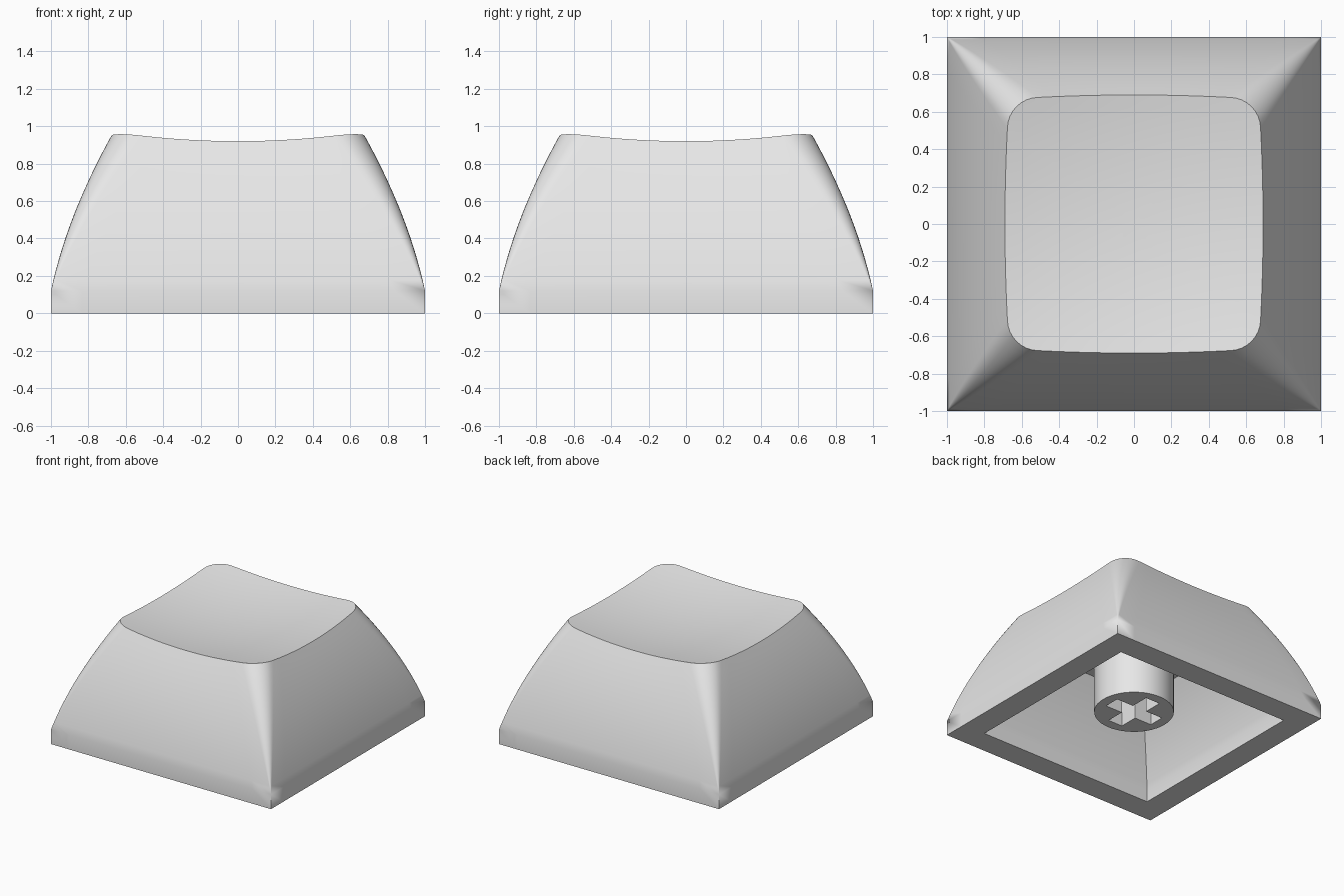
import bpy, bmesh, math
from mathutils import Matrix, Vector

cube = bpy.data.objects.get("Cube")
if cube:
    bpy.data.objects.remove(cube, do_unlink=True)

grey = bpy.data.materials.new("light_grey_plastic")
grey.use_nodes = True
grey.diffuse_color = (0.8, 0.8, 0.8, 1)
grey.node_tree.nodes["Principled BSDF"].inputs["Base Color"].default_value = (0.8, 0.8, 0.8, 1)

SIDE, ARC = 12, 8            # segments per side and per rounded corner
SKIRT, STEPS = 0.12, 14      # straight skirt height, wall loft steps
CEILING, STEM_BOTTOM, STEM_RADIUS = 0.70, 0.13, 0.30


def make_object(name, bm):
    bmesh.ops.recalc_face_normals(bm, faces=bm.faces[:])
    mesh = bpy.data.meshes.new(name)
    bm.to_mesh(mesh)
    bm.free()
    mesh.materials.append(grey)
    obj = bpy.data.objects.new(name, mesh)
    bpy.context.collection.objects.link(obj)
    return obj


def smooth(obj):
    bpy.ops.object.select_all(action='DESELECT')
    obj.select_set(True)
    bpy.context.view_layer.objects.active = obj
    bpy.ops.object.shade_smooth_by_angle(angle=math.radians(30))


def outline(half, radius=0.0, bow=0.0):
    """Square outline with rounded corners and slightly bowed sides."""
    c = half - radius
    quarter = []
    for j in range(SIDE + 1):
        u = 2 * j / SIDE - 1
        quarter.append(Vector((half + bow * (1 - u * u), c * u)))
    for j in range(1, ARC):
        a = math.pi / 2 * j / ARC
        quarter.append(Vector((c + radius * math.cos(a), c + radius * math.sin(a))))
    return [Matrix.Rotation(k * math.pi / 2, 2) @ p for k in range(4) for p in quarter]


def dish(p):
    return 0.863 + 0.12 * p.length_squared


def flat(points, z):
    return [(p.x, p.y, z) for p in points]


def wall_half(t):
    return 1 - 0.323 * t + 0.14 * t * (1 - t)


# Cap shell: one loft from the dished top, down the outside, up the inside
rim = outline(wall_half(1), 0.167, 0.013)
rings = []
for k in range(1, 10):
    rings.append([(*(p * k / 10), dish(p * k / 10)) for p in rim])
for k in range(STEPS, -1, -1):
    t = k / STEPS
    section = outline(wall_half(t), 0.167 * t, 0.013 * t)
    rings.append([(p.x, p.y, SKIRT + t * (dish(r) - SKIRT)) for p, r in zip(section, rim)])
rings.append(flat(outline(1), 0))
rings.append(flat(outline(0.8), 0))
for k in range(STEPS + 1):
    t = k / STEPS
    rings.append(flat(outline(0.8 * wall_half(t)), 0.1 + t * (CEILING - 0.1)))

bm = bmesh.new()
loops = [[bm.verts.new(co) for co in ring] for ring in rings]
count = len(rim)
for a, b in zip(loops, loops[1:]):
    for i in range(count):
        j = (i + 1) % count
        bm.faces.new((a[i], a[j], b[j], b[i]))
for loop, z in ((loops[0], dish(Vector((0, 0)))), (loops[-1], CEILING)):
    centre = bm.verts.new((0, 0, z))
    for i in range(count):
        bm.faces.new((loop[i], loop[(i + 1) % count], centre))
bmesh.ops.remove_doubles(bm, verts=bm.verts[:], dist=1e-5)
smooth(make_object("cap_shell", bm))

# Round stem under the ceiling
bm = bmesh.new()
height = CEILING + 0.02 - STEM_BOTTOM
bmesh.ops.create_cone(bm, cap_ends=True, segments=48, radius1=STEM_RADIUS,
                      radius2=STEM_RADIUS, depth=height,
                      matrix=Matrix.Translation((0, 0, STEM_BOTTOM + height / 2)))
stem = make_object("stem", bm)

# Cross-shaped socket cut into the stem
bm = bmesh.new()
arm, w = 0.22, 0.065
corner = [Vector((arm, -w)), Vector((arm, w)), Vector((w, w))]
cross = [Matrix.Rotation(k * math.pi / 2, 2) @ p for k in range(4) for p in corner]
face = bm.faces.new([bm.verts.new(co) for co in flat(cross, STEM_BOTTOM - 0.1)])
up = bmesh.ops.extrude_face_region(bm, geom=[face])["geom"]
bmesh.ops.translate(bm, verts=[v for v in up if isinstance(v, bmesh.types.BMVert)],
                    vec=(0, 0, 0.6))
cutter = make_object("socket_cutter", bm)
cutter.hide_render = True

cut = stem.modifiers.new("socket", 'BOOLEAN')
cut.operation = 'DIFFERENCE'
cut.solver = 'EXACT'
cut.object = cutter
bpy.context.view_layer.objects.active = stem
bpy.ops.object.modifier_apply(modifier=cut.name)
bpy.data.objects.remove(cutter, do_unlink=True)
smooth(stem)
